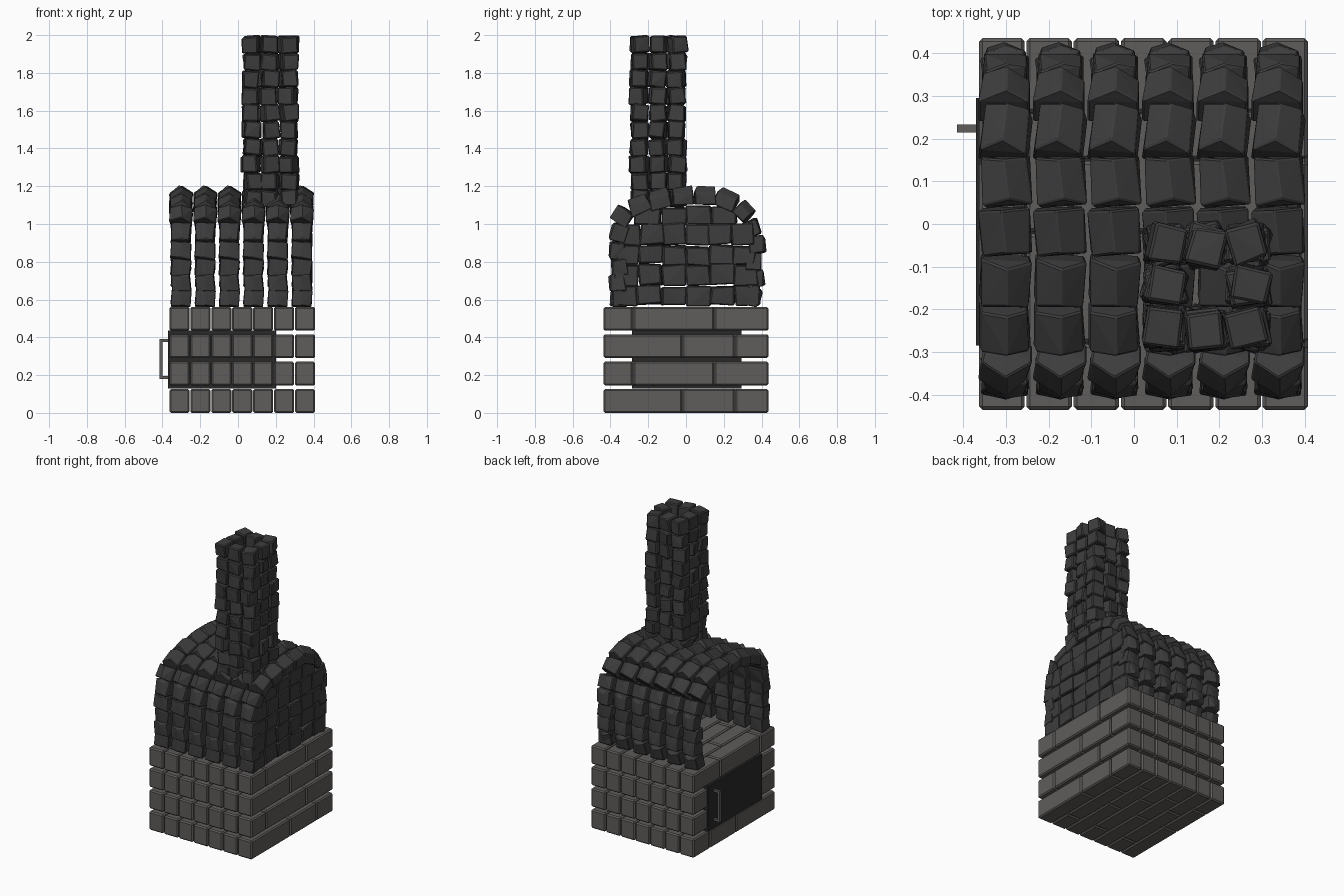
import bpy, bmesh, math, random
from mathutils import Matrix, Vector

random.seed(4)
if "Cube" in bpy.data.objects:
    bpy.data.objects.remove(bpy.data.objects["Cube"])


def material(name, color):
    m = bpy.data.materials.new(name)
    m.diffuse_color = (*color, 1)
    m.use_nodes = True
    m.node_tree.nodes["Principled BSDF"].inputs["Base Color"].default_value = (*color, 1)
    return m


BRICK = material("brick grey", (0.115, 0.109, 0.106))
STONE = material("dark stone", (0.046, 0.046, 0.046))
IRON = material("black iron", (0.022, 0.022, 0.022))


def finish(bm, name, mat, bevel):
    bmesh.ops.recalc_face_normals(bm, faces=bm.faces)
    me = bpy.data.meshes.new(name)
    bm.to_mesh(me)
    bm.free()
    me.materials.append(mat)
    ob = bpy.data.objects.new(name, me)
    bpy.context.collection.objects.link(ob)
    if bevel:
        mod = ob.modifiers.new("edge", "BEVEL")
        mod.width, mod.segments = bevel, 1
        mod.limit_method, mod.angle_limit = "ANGLE", math.radians(35)
    return ob


def box(bm, lo, hi):
    lo, hi = Vector(lo), Vector(hi)
    mat = Matrix.Translation((lo + hi) / 2) @ Matrix.Diagonal((*(hi - lo), 1))
    bmesh.ops.create_cube(bm, size=1, matrix=mat)


def rock(bm, center, size, rot, jitter, ridge=0):
    """Rough block; a ridge raises its local +z face into a roof along local y."""
    def rough():
        return Vector([random.uniform(-jitter, jitter) for _ in range(3)])
    half = Vector(size) / 2
    pts = [Vector((half.x * a, half.y * b, half.z * c)) + rough()
           for a in (-1, 1) for b in (-1, 1) for c in (-1, 1)]
    if ridge:
        pts += [Vector((0, half.y * b * 0.85, half.z + ridge)) + rough() for b in (-1, 1)]
    mat = Matrix.Translation(center) @ rot
    verts = [bm.verts.new(mat @ p) for p in pts]
    res = bmesh.ops.convex_hull(bm, input=verts)
    loose = [v for v in res["geom_interior"] if isinstance(v, bmesh.types.BMVert)]
    bmesh.ops.delete(bm, geom=loose, context="VERTS")


# Brick base: four courses of seven columns, joints staggered
X0, X1, Y = -0.365, 0.41, 0.438
PITCH = (X1 - X0) / 7
JOINTS = [(-Y, -0.02, 0.26, Y), (-Y, -0.28, 0.15, Y)]
for course in range(4):
    bm = bmesh.new()
    z = 0.145 * course
    for col in range(7):
        ys = JOINTS[(course + col) % 2]
        x = X0 + PITCH * col
        for a, b in zip(ys, ys[1:]):
            box(bm, (x + 0.002, a + 0.002, z), (x + PITCH - 0.002, b - 0.002, z + 0.126))
    finish(bm, f"brick_course_{course + 1}", BRICK, 0.008)

# Firebox with its door face, and the door handle
bm = bmesh.new()
box(bm, (-0.37, -0.285, 0.13), (0.2, 0.295, 0.435))
finish(bm, "firebox_door", IRON, 0)
bm = bmesh.new()
box(bm, (-0.415, 0.215, 0.18), (-0.4, 0.233, 0.39))
for z in (0.18, 0.375):
    box(bm, (-0.405, 0.215, z), (-0.365, 0.233, z + 0.015))
finish(bm, "door_handle", BRICK, 0)

# Hood: one arch of ridged stones, repeated along x
ARCH = [(-0.355, 0.605), (-0.36, 0.69), (-0.35, 0.77), (-0.36, 0.86), (-0.35, 0.95),
        (-0.325, 1.03), (-0.24, 1.085), (-0.13, 1.115), (-0.015, 1.13), (0.1, 1.135),
        (0.21, 1.115), (0.295, 1.055), (0.345, 0.975), (0.37, 0.89), (0.355, 0.8),
        (0.365, 0.71), (0.35, 0.615)]
bm = bmesh.new()
for i, (y, z) in enumerate(ARCH):
    a, b = ARCH[max(i - 1, 0)], ARCH[min(i + 1, len(ARCH) - 1)]
    angle = math.atan2(b[1] - a[1], b[0] - a[0]) + random.uniform(-0.1, 0.1)
    top = z > 1
    length = 0.112 if z > 1.08 else 0.088
    rot = Matrix.Rotation(angle, 4, "X") @ Matrix.Rotation(random.uniform(-0.08, 0.08), 4, "Z")
    size = (0.112 if top else 0.1, length, 0.06 if top else 0.075)
    rock(bm, (-0.302, y, z), size, rot, 0.006, 0.038 if top else 0.012)
hood = finish(bm, "hood_arches", STONE, 0.005)
arr = hood.modifiers.new("repeat", "ARRAY")
arr.count, arr.use_relative_offset, arr.use_constant_offset = 6, False, True
arr.constant_offset_displace = (0.128, 0, 0)

# End wall that closes the hood on its left side
bm = bmesh.new()
for z, height, half, count in ((0.62, 0.1, 0.39, 6), (0.73, 0.11, 0.38, 6),
                               (0.835, 0.1, 0.37, 6), (0.945, 0.11, 0.36, 6),
                               (1.045, 0.095, 0.27, 4)):
    step = 2 * half / count
    for i in range(count):
        y = -half + step * (i + 0.5)
        rot = Matrix.Rotation(random.uniform(-0.05, 0.05), 4, "X")
        rock(bm, (0.34, y, z + random.uniform(-0.006, 0.006)), (0.095, step, height), rot, 0.007)
finish(bm, "hood_end_wall", STONE, 0.006)

# Chimney: stacked rings of eight turned stones around an open flue
bm = bmesh.new()
for row in range(10):
    for i in (-1, 0, 1):
        for j in (-1, 0, 1):
            if i == j == 0:
                continue
            c = (0.17 + 0.098 * i + random.uniform(-0.008, 0.008),
                 -0.148 + 0.098 * j + random.uniform(-0.008, 0.008),
                 1.135 + 0.0905 * row)
            rot = (Matrix.Rotation(random.uniform(-0.35, 0.35), 4, "Z")
                   @ Matrix.Rotation(random.uniform(-0.1, 0.1), 4, "X")
                   @ Matrix.Rotation(random.uniform(-0.1, 0.1), 4, "Y"))
            rock(bm, c, (0.084, 0.084, 0.088), rot, 0.005)
finish(bm, "chimney", STONE, 0.006)
